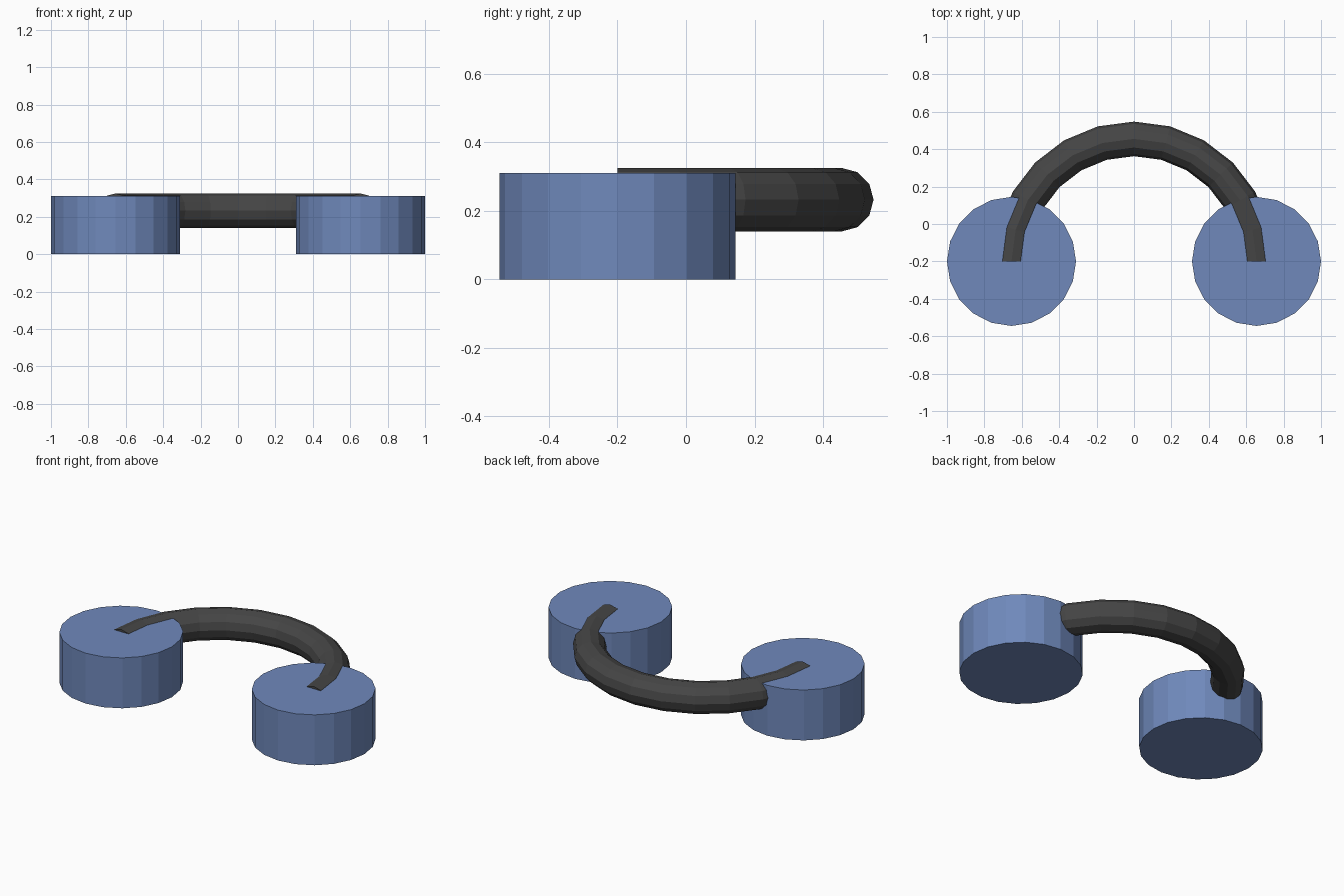
import bpy, bmesh
from math import pi
from mathutils import Matrix

if "Cube" in bpy.data.objects:
    bpy.data.objects.remove(bpy.data.objects["Cube"])

R, PAD_R, PAD_H = 0.655, 0.345, 0.31      # arc radius, pad radius, pad height
TUBE_R, TUBE_Z, Y0 = 0.0925, 0.2325, -0.2


def material(name, color):
    mat = bpy.data.materials.new(name)
    mat.diffuse_color = color
    mat.use_nodes = True
    mat.node_tree.nodes["Principled BSDF"].inputs["Base Color"].default_value = mat.diffuse_color
    return mat


def finish(bm, name, mat):
    bmesh.ops.recalc_face_normals(bm, faces=bm.faces)
    mesh = bpy.data.meshes.new(name)
    bm.to_mesh(mesh)
    bm.free()
    mesh.materials.append(mat)
    obj = bpy.data.objects.new(name, mesh)
    bpy.context.collection.objects.link(obj)
    return obj


blue = material("blue", (0.16, 0.25, 0.5, 1))
dark = material("dark_grey", (0.06, 0.06, 0.06, 1))

# Two flat-sided round pads
for side, name in ((-1, "left_pad"), (1, "right_pad")):
    bm = bmesh.new()
    bmesh.ops.create_cone(bm, cap_ends=True, segments=20,
                          radius1=PAD_R, radius2=PAD_R, depth=PAD_H,
                          matrix=Matrix.Translation((side * R, Y0, PAD_H / 2))
                          @ Matrix.Rotation(pi / 2, 4, 'Z'))
    finish(bm, name, blue)

# Half-ring band joining the pads, a 12-sided circle spun through 180 degrees
bm = bmesh.new()
bmesh.ops.create_circle(bm, cap_ends=False, segments=12, radius=TUBE_R,
                        matrix=Matrix.Translation((R, Y0, TUBE_Z))
                        @ Matrix.Rotation(pi / 2, 4, 'X'))
bmesh.ops.spin(bm, geom=bm.verts[:] + bm.edges[:], cent=(0, Y0, TUBE_Z),
               axis=(0, 0, 1), angle=pi, steps=12, use_duplicate=False)
bmesh.ops.holes_fill(bm, edges=[e for e in bm.edges if e.is_boundary], sides=0)
band = finish(bm, "band", dark)
